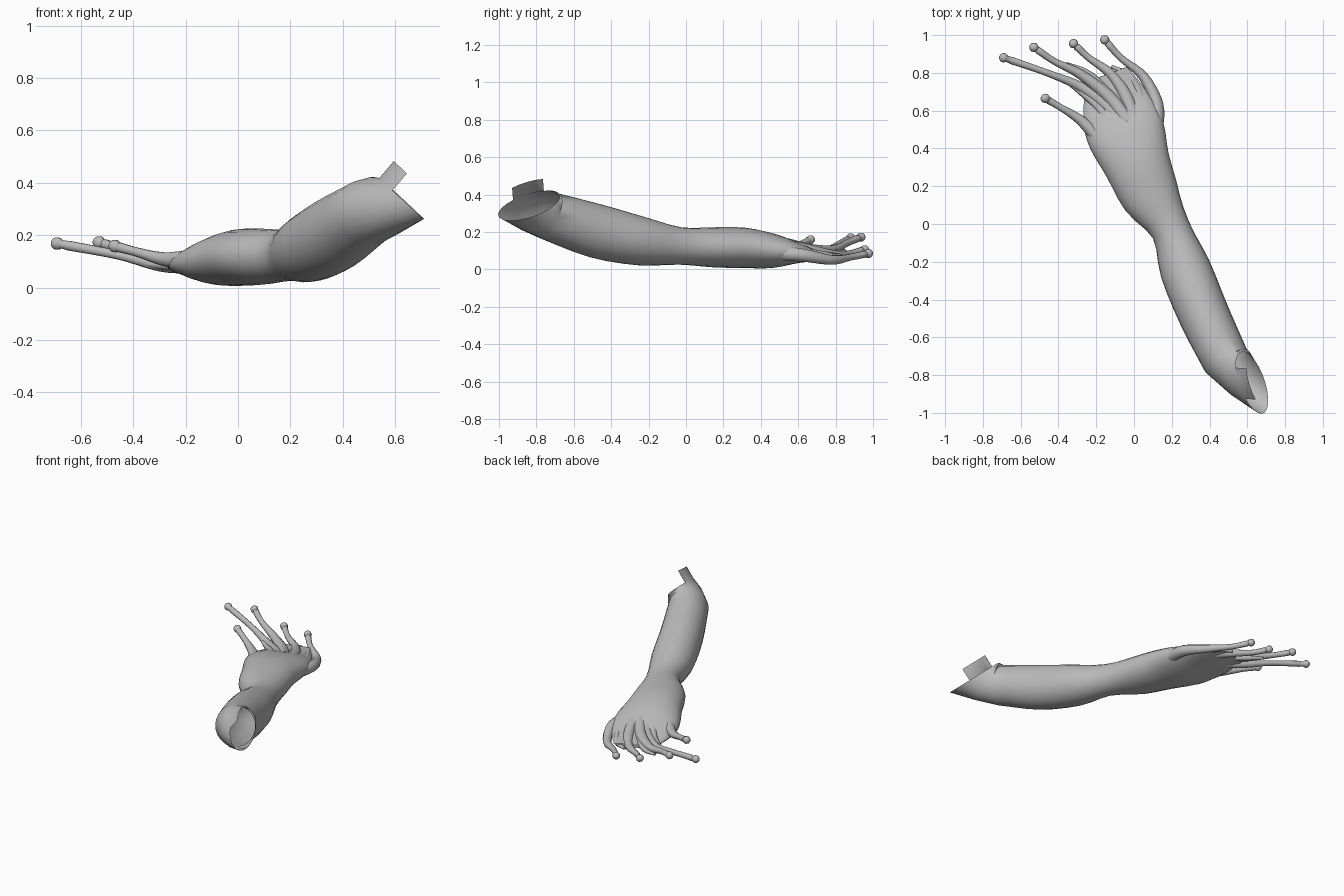
import bpy, bmesh, math
from mathutils import Vector

cube = bpy.data.objects.get("Cube")
if cube:
    bpy.data.objects.remove(cube, do_unlink=True)

skin = bpy.data.materials.new("grey skin")
skin.use_nodes = True
skin.diffuse_color = (0.5, 0.5, 0.5, 1)
bsdf = skin.node_tree.nodes["Principled BSDF"]
bsdf.inputs["Base Color"].default_value = (0.5, 0.5, 0.5, 1)
bsdf.inputs["Roughness"].default_value = 0.7


def smooth_path(rows, steps):
    """Catmull-Rom interpolation of rows of any length."""
    p = [Vector(r) for r in rows]
    p = [p[0] * 2 - p[1]] + p + [p[-1] * 2 - p[-2]]
    out = []
    for a, b, c, d in zip(p, p[1:], p[2:], p[3:]):
        for i in range(steps):
            t = i / steps
            out.append((b * 2 + (c - a) * t + (a * 2 - b * 5 + c * 4 - d) * t ** 2
                        + (b * 3 - a - c * 3 + d) * t ** 3) / 2)
    return out + [p[-2]]


def ellipse(centre, side, up, n):
    turn = [math.tau * i / n for i in range(n)]
    return [centre + side * math.cos(a) + up * math.sin(a) for a in turn]


def rings_along(rows, steps, n):
    """Elliptical sections square to the path; rows are x, y, z, half width, half height."""
    path = smooth_path(rows, steps)
    pts = [Vector(r[:3]) for r in path]
    rings = []
    for i, row in enumerate(path):
        t = (pts[min(i + 1, len(pts) - 1)] - pts[max(i - 1, 0)]).normalized()
        side = t.cross(Vector((0, 0, 1))).normalized()
        rings.append(ellipse(pts[i], side * row[3], side.cross(t) * row[4], n))
    return rings


def loft(name, rings, open_start=False, flap=None):
    bm = bmesh.new()
    grid = [[bm.verts.new(p) for p in ring] for ring in rings]
    n = len(grid[0])
    for a, b in zip(grid, grid[1:]):
        for i in range(n):
            j = (i + 1) % n
            bm.faces.new((a[i], a[j], b[j], b[i]))
    bm.faces.new(grid[-1])
    if not open_start:
        bm.faces.new(grid[0][::-1])
    if flap:
        first, last, offset = flap
        base = grid[0][first:last + 1]
        tip = [bm.verts.new(v.co + Vector(offset)) for v in base]
        for k in range(len(base) - 1):
            bm.faces.new((base[k], tip[k], tip[k + 1], base[k + 1]))
    bmesh.ops.recalc_face_normals(bm, faces=bm.faces)
    mesh = bpy.data.meshes.new(name)
    bm.to_mesh(mesh)
    bm.free()
    mesh.materials.append(skin)
    obj = bpy.data.objects.new(name, mesh)
    bpy.context.collection.objects.link(obj)
    bpy.ops.object.select_all(action='DESELECT')
    obj.select_set(True)
    bpy.context.view_layer.objects.active = obj
    bpy.ops.object.shade_smooth_by_angle(angle=math.radians(50))
    return obj


# Forearm, wrist and palm as one hollow shell with a slanted, torn open end
SIDES = 24
arm = rings_along([
    (0.49, -0.73, 0.285, 0.125, 0.13),
    (0.37, -0.48, 0.205, 0.135, 0.145),
    (0.27, -0.235, 0.15, 0.135, 0.13),
    (0.195, -0.03, 0.125, 0.105, 0.10),
    (0.09, 0.145, 0.118, 0.155, 0.107),
    (0.02, 0.31, 0.115, 0.175, 0.108),
    (-0.035, 0.46, 0.098, 0.205, 0.092),
    (-0.075, 0.57, 0.088, 0.20, 0.06),
    (-0.11, 0.68, 0.075, 0.165, 0.03),
    (-0.15, 0.79, 0.078, 0.12, 0.01),
], 3, SIDES)
rim = ellipse(Vector((0.625, -0.84, 0.34)), Vector((-0.03, 0.16, 0.03)),
              Vector((-0.08, 0.04, 0.073)), SIDES)
swell = [(a + b) / 2 for a, b in zip(rim, arm[0])]
middle = sum(swell, Vector()) / SIDES
swell = [middle + (p - middle) * 1.1 for p in swell]
loft("arm_and_palm", [rim, swell] + arm, open_start=True, flap=(5, 9, (0.055, -0.005, 0.065)))

# Fingers: long thin stalks, thick at the knuckle, with a rounded bulb at the tip
FINGERS = {
    "thumb": [(-0.13, 0.40, 0.11), (-0.21, 0.48, 0.105), (-0.29, 0.555, 0.11),
              (-0.385, 0.615, 0.135), (-0.47, 0.665, 0.158)],
    "index_finger": [(-0.07, 0.54, 0.11), (-0.16, 0.64, 0.09), (-0.29, 0.73, 0.085),
                     (-0.46, 0.80, 0.125), (-0.69, 0.88, 0.168)],
    "middle_finger": [(-0.03, 0.54, 0.125), (-0.13, 0.67, 0.10), (-0.28, 0.79, 0.105),
                      (-0.42, 0.86, 0.14), (-0.53, 0.935, 0.172)],
    "ring_finger": [(0.01, 0.54, 0.12), (-0.05, 0.69, 0.09), (-0.13, 0.80, 0.075),
                    (-0.24, 0.88, 0.085), (-0.32, 0.955, 0.105)],
    "little_finger": [(0.11, 0.48, 0.09), (0.12, 0.63, 0.075), (0.05, 0.78, 0.05),
                      (-0.07, 0.88, 0.065), (-0.155, 0.975, 0.085)],
}
THICKNESS = (0.042, 0.036, 0.026, 0.018, 0.02)
for name, points in FINGERS.items():
    rows = [p + (r, r) for p, r in zip(points, THICKNESS)]
    rings = rings_along(rows, 5, 10)
    # bulb at the tip
    a, b = Vector(points[-2]), Vector(points[-1])
    t = (b - a).normalized()
    side = t.cross(Vector((0, 0, 1))).normalized()
    up = side.cross(t)
    rings.pop()
    for k in range(6):
        angle = math.radians(-50 + 26 * k)
        r = 0.025 * math.cos(angle)
        rings.append(ellipse(b + t * 0.025 * math.sin(angle), side * r, up * r, 10))
    loft(name, rings)

# Thin tendon ridges fanning out over the webbing between the fingers
RIDGES = [
    [(-0.10, 0.50, 0.13), (-0.19, 0.62, 0.10), (-0.27, 0.69, 0.085), (-0.36, 0.755, 0.09)],
    [(-0.05, 0.55, 0.12), (-0.15, 0.71, 0.09), (-0.25, 0.80, 0.085), (-0.36, 0.85, 0.10)],
    [(0.06, 0.52, 0.11), (0.04, 0.66, 0.09), (-0.02, 0.78, 0.07), (-0.12, 0.835, 0.07)],
]
for i, points in enumerate(RIDGES):
    rows = [p + (r, r) for p, r in zip(points, (0.03, 0.022, 0.018, 0.008))]
    loft("tendon_ridge_%d" % (i + 1), rings_along(rows, 4, 8))
